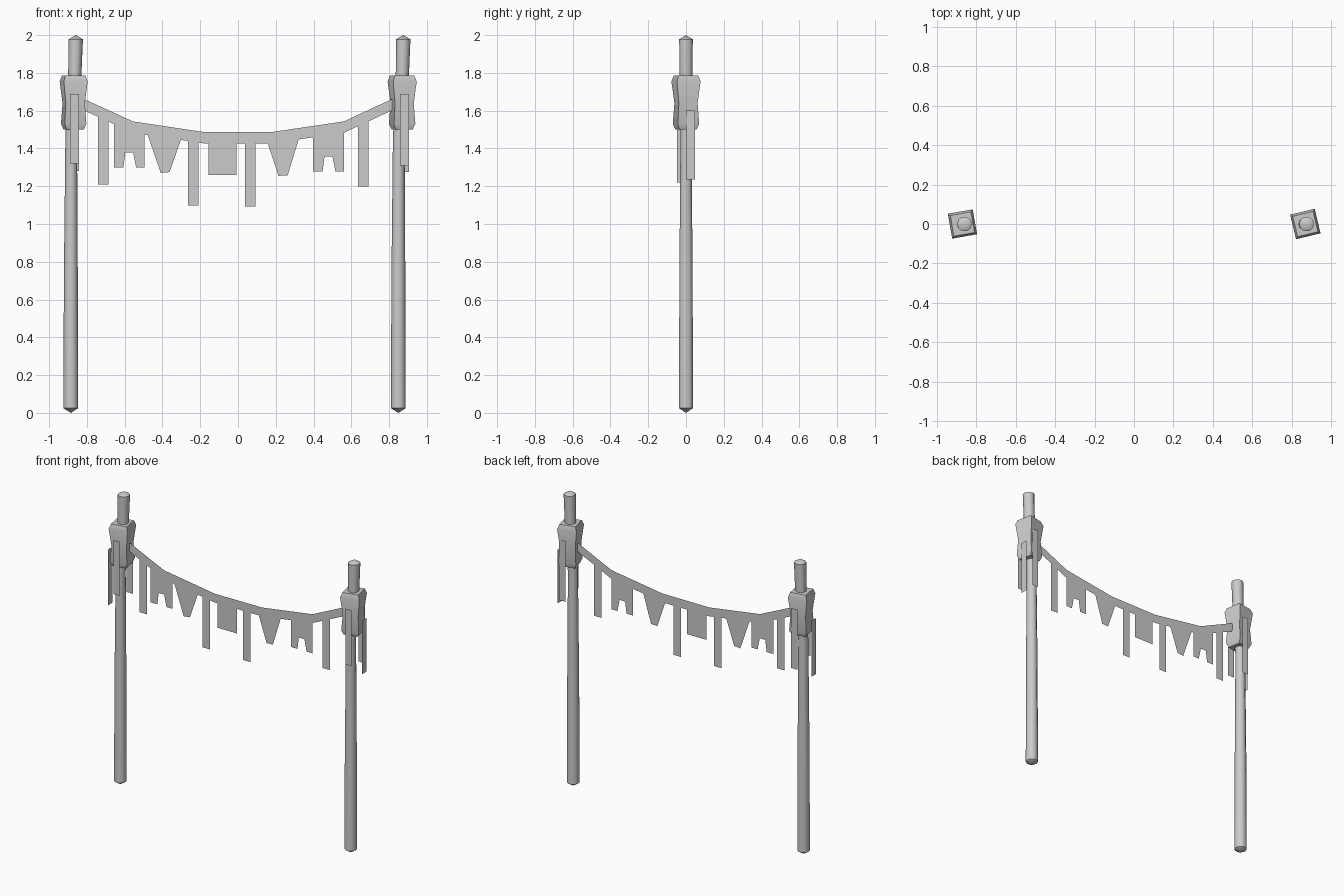
import bpy, bmesh, math

if "Cube" in bpy.data.objects:
    bpy.data.objects.remove(bpy.data.objects["Cube"])


def finish(bm, name, smooth=None):
    bmesh.ops.recalc_face_normals(bm, faces=bm.faces)
    mesh = bpy.data.meshes.new(name)
    bm.to_mesh(mesh)
    bm.free()
    obj = bpy.data.objects.new(name, mesh)
    bpy.context.collection.objects.link(obj)
    if smooth:
        bpy.ops.object.select_all(action='DESELECT')
        obj.select_set(True)
        bpy.context.view_layer.objects.active = obj
        bpy.ops.object.shade_smooth_by_angle(angle=math.radians(smooth))
    return obj


def loft(name, cx, rings, sides, turn, tips=None, smooth=50):
    """Stack of polygon rings (x offset, z, radius), closed by caps or tip points."""
    bm = bmesh.new()
    loops = []
    for dx, z, r in rings:
        loops.append([bm.verts.new((cx + dx + r * math.cos(turn + 2 * math.pi * i / sides),
                                    r * math.sin(turn + 2 * math.pi * i / sides), z))
                      for i in range(sides)])
    for a, b in zip(loops, loops[1:]):
        for i in range(sides):
            j = (i + 1) % sides
            bm.faces.new((a[i], a[j], b[j], b[i]))
    for k, loop in enumerate((loops[0], loops[-1])):
        if tips:
            tip = bm.verts.new((cx + rings[-k][0], 0, tips[k]))
            for i in range(sides):
                bm.faces.new((loop[i], loop[(i + 1) % sides], tip))
        else:
            bm.faces.new(loop)
    return finish(bm, name, smooth)


def sheet(name, points):
    bm = bmesh.new()
    bm.faces.new([bm.verts.new(p) for p in points])
    return finish(bm, name)


# Posts: slightly bent poles with pointed ends, and a cloth binding on each
pole = [(0, 0.025, 0.039), (0, 0.7, 0.037), (0.002, 1.45, 0.031),
        (0.021, 1.79, 0.035), (0.026, 1.978, 0.038)]
binding = [(1.50, 0.046), (1.53, 0.058), (1.64, 0.051), (1.755, 0.064), (1.787, 0.053)]
for side, px, wx, turn in (("left", -0.885, -0.87, 10), ("right", 0.849, 0.869, 13.5)):
    loft(side + "_post", px, pole, 10, 0, tips=(0.0, 2.0))
    loft(side + "_binding", wx, [(0, z, s * math.sqrt(2)) for z, s in binding],
         4, math.radians(45 + turn), smooth=60)

# Cloth strips hanging from the bindings: front, back and outer side
for side, x0, zf, zb in (("left", -0.889, 1.32, 1.28), ("right", 0.857, 1.31, 1.275)):
    for face, y, low in (("front", -0.071, zf), ("back", 0.071, zb)):
        sheet(f"{side}_{face}_strip", [(x0, y, low), (x0 + 0.048, y, low),
                                       (x0 + 0.048, y, 1.688), (x0, y, 1.688)])
for side, x, y0, low in (("left", -0.944, -0.048, 1.22), ("right", 0.934, 0.0, 1.235)):
    sheet(side + "_outer_strip", [(x, y0, low), (x, y0 + 0.048, low),
                                  (x, y0 + 0.048, 1.60), (x, y0, 1.60)])

# Sagging band between the posts
sag = [(-0.86, 1.682), (-0.556, 1.543), (-0.175, 1.486),
       (0.18, 1.487), (0.56, 1.543), (0.86, 1.682)]
drop = 0.06
bm = bmesh.new()
pairs = [(bm.verts.new((x, 0, z)), bm.verts.new((x, 0, z - drop))) for x, z in sag]
for a, b in zip(pairs, pairs[1:]):
    bm.faces.new((a[0], a[1], b[1], b[0]))
finish(bm, "hanging_band")


def band_bottom(x):
    for (x0, z0), (x1, z1) in zip(sag, sag[1:]):
        if x0 <= x <= x1:
            return z0 + (z1 - z0) * (x - x0) / (x1 - x0) - drop


def pennant(name, left, right, lower):
    """Flag hung from the band: top corners at left/right, lower outline given."""
    pts = [(left, band_bottom(left))] + lower + [(right, band_bottom(right))]
    return sheet(name, [(x, 0, z) for x, z in pts])


# Straight ribbons
for i, (x, z) in enumerate(((-0.741, 1.209), (-0.266, 1.097), (0.037, 1.092), (0.635, 1.198))):
    pennant(f"ribbon_{i + 1}", x, x + 0.056, [(x, z), (x + 0.056, z)])

# Tapered flags
pennant("tapered_flag_1", -0.478, -0.303, [(-0.409, 1.27), (-0.362, 1.275)])
pennant("tapered_flag_2", 0.157, 0.321, [(0.215, 1.255), (0.263, 1.257)])

# Square flag
pennant("square_flag", -0.155, -0.007, [(-0.155, 1.26), (-0.007, 1.26)])

# Notched flags
for i, (x, z) in enumerate(((-0.657, 1.298), (0.398, 1.277))):
    pennant(f"notched_flag_{i + 1}", x, x + 0.163,
            [(x, z), (x + 0.05, z), (x + 0.06, z + 0.08), (x + 0.102, z + 0.08),
             (x + 0.118, z), (x + 0.163, z)])
